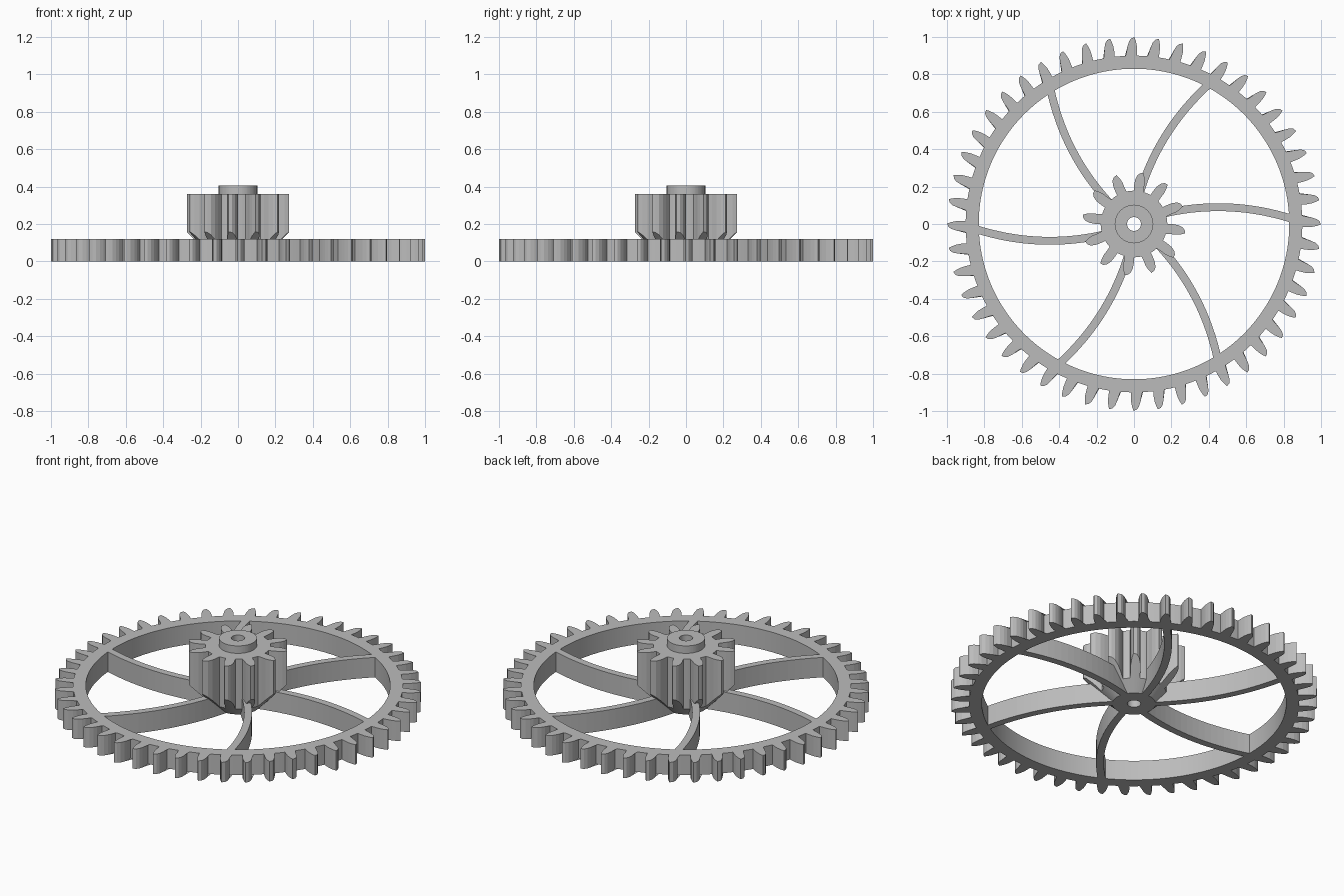
import bpy, bmesh, math
from mathutils import Matrix, Vector

if "Cube" in bpy.data.objects:
    bpy.data.objects.remove(bpy.data.objects["Cube"])

grey = bpy.data.materials.new("plain grey")
grey.diffuse_color = (0.5, 0.5, 0.5, 1)
grey.use_nodes = True
grey.node_tree.nodes["Principled BSDF"].inputs["Base Color"].default_value = grey.diffuse_color


def finish(bm, name):
    bmesh.ops.recalc_face_normals(bm, faces=bm.faces)
    mesh = bpy.data.meshes.new(name)
    bm.to_mesh(mesh)
    bm.free()
    mesh.materials.append(grey)
    obj = bpy.data.objects.new(name, mesh)
    bpy.context.collection.objects.link(obj)
    return obj


def circle(radius, count, start=0.0):
    return [(radius * math.cos(start + math.tau * i / count),
             radius * math.sin(start + math.tau * i / count)) for i in range(count)]


def gear_outline(teeth, tooth, root, start):
    """Repeat one leaning tooth (sideways, radius) and fill each gap with root points."""
    points = []
    pitch = math.tau / teeth
    for k in range(teeth):
        a = start + k * pitch
        polar = [(a + t / r, r) for t, r in tooth]
        gap0 = polar[-1][0]
        gap1 = a + pitch + tooth[0][0] / tooth[0][1]
        polar += [(gap0 + (gap1 - gap0) * f, root) for f in (0.25, 0.5, 0.75)]
        points += [(r * math.cos(b), r * math.sin(b)) for b, r in polar]
    return points


def ring_solid(name, outer, inner, z0, z1):
    """Prism between two outlines with equal point counts."""
    bm = bmesh.new()
    loops = [[bm.verts.new((x, y, z)) for x, y in line]
             for line, z in ((outer, z0), (outer, z1), (inner, z1), (inner, z0))]
    n = len(outer)
    for a, b in zip(loops, loops[1:] + loops[:1]):
        for i in range(n):
            j = (i + 1) % n
            bm.faces.new((a[i], a[j], b[j], b[i]))
    return finish(bm, name)


def lathe(name, profile, count):
    """Closed ring turned around z from (radius, height) points."""
    bm = bmesh.new()
    loops = [[bm.verts.new((x, y, z)) for x, y in circle(r, count)] for r, z in profile]
    for a, b in zip(loops, loops[1:] + loops[:1]):
        for i in range(count):
            j = (i + 1) % count
            bm.faces.new((a[i], a[j], b[j], b[i]))
    return finish(bm, name)


# Toothed outer rim
big_tooth = [(-0.023, 0.9), (-0.024, 0.93), (-0.023, 0.955), (-0.018, 0.98), (-0.011, 0.999),
             (0.006, 0.993), (0.018, 0.977), (0.025, 0.955), (0.027, 0.935), (0.023, 0.9)]
outline = gear_outline(48, big_tooth, 0.9, math.radians(0.5))
ring_solid("toothed_rim", outline, circle(0.83, len(outline)), 0, 0.12)

# Curved spokes
for k in range(6):
    turn = Matrix.Rotation(k * math.pi / 3, 4, 'Z')
    bm = bmesh.new()
    rows = []
    steps = 18
    for i in range(steps + 1):
        x = 0.10 + 0.75 * i / steps
        y = 0.09 - 0.4 * (x - 0.45) ** 2
        side = Vector((0.8 * (x - 0.45), 1, 0)).normalized() * 0.021
        rows.append([bm.verts.new(turn @ (Vector((x, y, z)) + side * s))
                     for s, z in ((-1, 0), (1, 0), (1, 0.12), (-1, 0.12))])
    for a, b in zip(rows, rows[1:]):
        for c in range(4):
            d = (c + 1) % 4
            bm.faces.new((a[c], a[d], b[d], b[c]))
    bm.faces.new(rows[0])
    bm.faces.new(rows[-1])
    finish(bm, f"spoke_{k + 1}")

# Small pinion, trimmed to a cone at its foot
small_tooth = [(-0.028, 0.178), (-0.026, 0.2), (-0.026, 0.23), (-0.021, 0.255), (-0.012, 0.277),
               (0.006, 0.273), (0.019, 0.26), (0.027, 0.235), (0.028, 0.21), (0.026, 0.178)]
outline = gear_outline(12, small_tooth, 0.178, math.radians(22))
pinion = ring_solid("pinion", outline, circle(0.037, len(outline), math.radians(22)), 0, 0.36)
envelope = lathe("cone_cutter", [(0.02, -0.0), (0.118, 0.0), (0.318, 0.2), (0.318, 0.5), (0.02, 0.5)], 96)
trim = pinion.modifiers.new("cone trim", 'BOOLEAN')
trim.operation = 'INTERSECT'
trim.solver = 'EXACT'
trim.object = envelope
bpy.context.view_layer.objects.active = pinion
bpy.ops.object.modifier_apply(modifier=trim.name)
bpy.data.objects.remove(envelope)

# Collar on top of the pinion
lathe("collar", [(0.037, 0.35), (0.103, 0.35), (0.103, 0.405), (0.037, 0.405)], 64)
